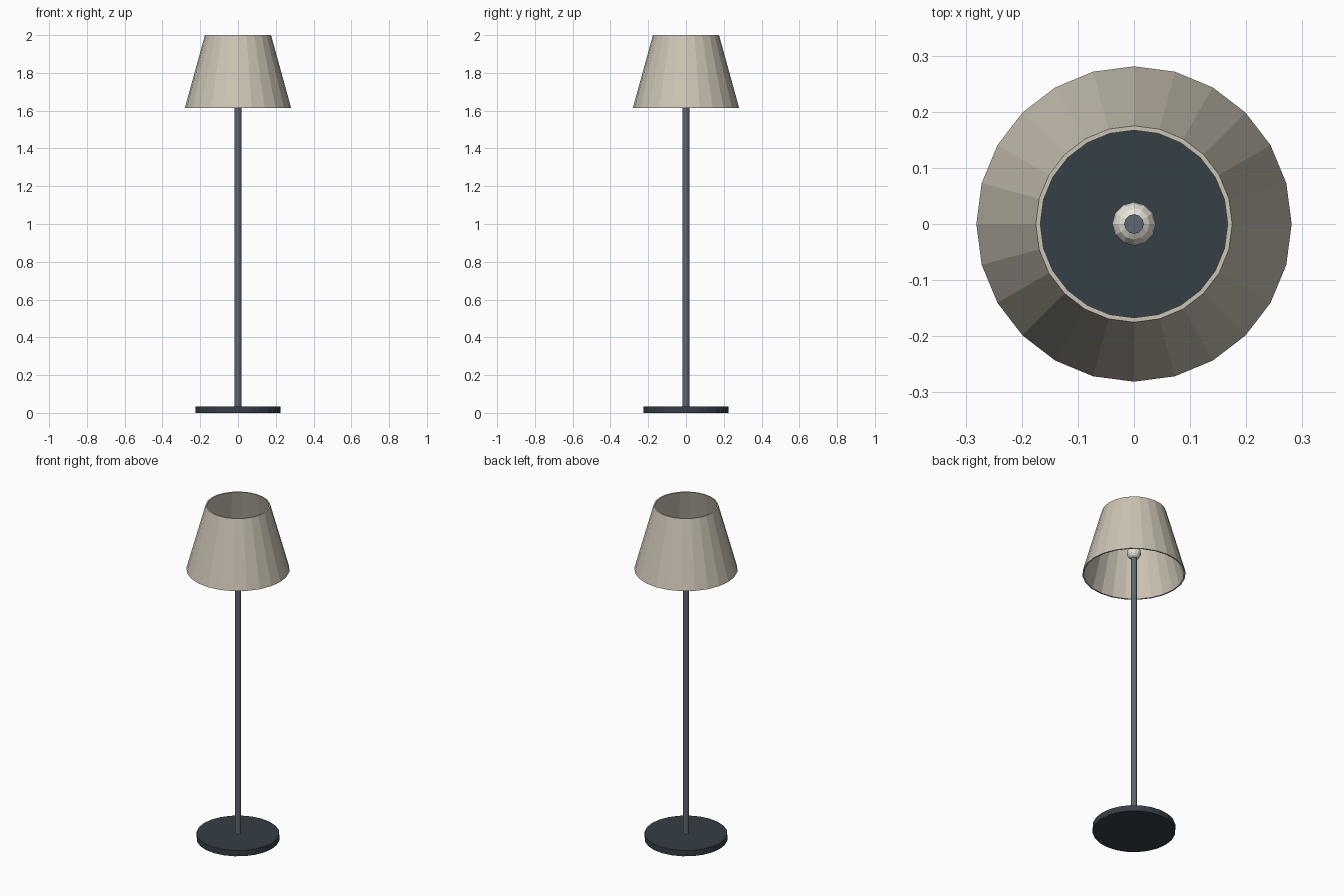
import bpy
from math import cos, sin, tau

if "Cube" in bpy.data.objects:
    bpy.data.objects.remove(bpy.data.objects["Cube"])


def colour(name, rgb):
    mat = bpy.data.materials.new(name)
    mat.diffuse_color = (*rgb, 1)
    mat.use_nodes = True
    mat.node_tree.nodes["Principled BSDF"].inputs["Base Color"].default_value = mat.diffuse_color
    return mat


def lathe(name, profile, sides, mat):
    """Revolve a closed (radius, z) profile around z with flat facets."""
    n = len(profile)
    verts = [(r * cos(tau * i / sides), r * sin(tau * i / sides), z)
             for i in range(sides) for r, z in profile]
    faces = []
    for i in range(sides):
        a, b = i * n, (i + 1) % sides * n
        for j in range(n):
            k = (j + 1) % n
            faces.append((a + j, b + j, b + k, a + k))
    mesh = bpy.data.meshes.new(name)
    mesh.from_pydata(verts, [], faces)
    mesh.materials.append(mat)
    obj = bpy.data.objects.new(name, mesh)
    bpy.context.collection.objects.link(obj)
    return obj


def cylinder(name, radius, z0, z1, sides, mat):
    bpy.ops.mesh.primitive_cylinder_add(vertices=sides, radius=radius, depth=z1 - z0,
                                        location=(0, 0, (z0 + z1) / 2))
    obj = bpy.context.object
    obj.name = name
    obj.data.materials.append(mat)
    return obj


dark = colour("dark_metal", (0.035, 0.05, 0.06))
steel = colour("pole_metal", (0.11, 0.14, 0.165))
fabric = colour("shade_fabric", (0.6, 0.55, 0.46))
glass = colour("bulb_glass", (0.8, 0.77, 0.7))

# Weighted disc and pole, whose tip pokes through the bulb
cylinder("base", 0.225, 0, 0.035, 24, dark)
cylinder("pole", 0.0175, 0.035, 1.79, 12, steel)

# Bulb
bpy.ops.mesh.primitive_uv_sphere_add(segments=12, ring_count=8, radius=0.039,
                                     location=(0, 0, 1.745))
bulb = bpy.context.object
bulb.name = "bulb"
bulb.data.materials.append(glass)

# Open tapered shade with a thin wall
lathe("shade", [(0.281, 1.615), (0.175, 2.0), (0.167, 2.0), (0.273, 1.615)], 24, fabric)
